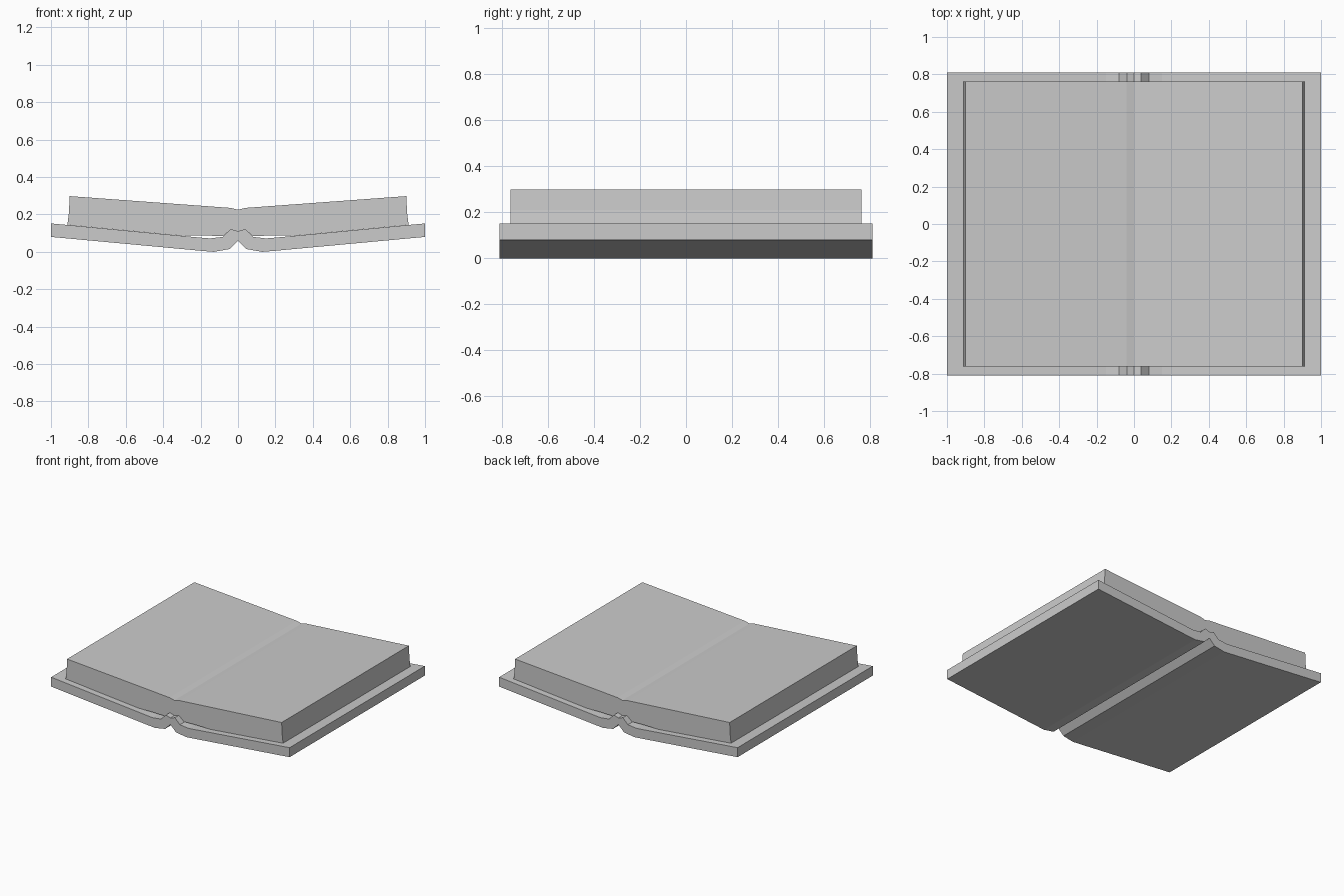
import bpy, bmesh

cube = bpy.data.objects.get("Cube")
if cube:
    bpy.data.objects.remove(cube, do_unlink=True)

grey = bpy.data.materials.new("plain_grey")
grey.use_nodes = True
colour = (0.6, 0.6, 0.6, 1)
grey.diffuse_color = colour
grey.node_tree.nodes["Principled BSDF"].inputs["Base Color"].default_value = colour


def mirrored(half):
    """Complete a right-half outline, whose ends lie on x = 0."""
    return half + [(-x, z) for x, z in reversed(half[1:-1])]


def extrude_profile(name, half, depth):
    """Extrude a mirrored x-z outline along y."""
    bm = bmesh.new()
    face = bm.faces.new([bm.verts.new((x, -depth / 2, z)) for x, z in mirrored(half)])
    side = bmesh.ops.extrude_face_region(bm, geom=[face])
    verts = [g for g in side["geom"] if isinstance(g, bmesh.types.BMVert)]
    bmesh.ops.translate(bm, verts=verts, vec=(0, depth, 0))
    bmesh.ops.recalc_face_normals(bm, faces=bm.faces)
    mesh = bpy.data.meshes.new(name)
    bm.to_mesh(mesh)
    bm.free()
    mesh.materials.append(grey)
    obj = bpy.data.objects.new(name, mesh)
    bpy.context.collection.objects.link(obj)
    return obj


# Open cover with a folded spine
spine_top = [(0.15, 0.072), (0.08, 0.08), (0.038, 0.122), (0, 0.11)]
cover = [(0, 0.06), (0.045, 0.015), (0.13, 0.0), (0.2, 0.006),
         (1, 0.08), (1, 0.152), (0.2, 0.076)] + spine_top
extrude_profile("cover", cover, 1.62)

# Page block resting on the cover, dipping at the gutter
pages = [(0, 0.11), (0.038, 0.122), (0.08, 0.085), (0.18, 0.087), (0.3, 0.086),
         (0.912, 0.144), (0.904, 0.21), (0.9, 0.298), (0.04, 0.235), (0, 0.225)]
extrude_profile("pages", pages, 1.525)
